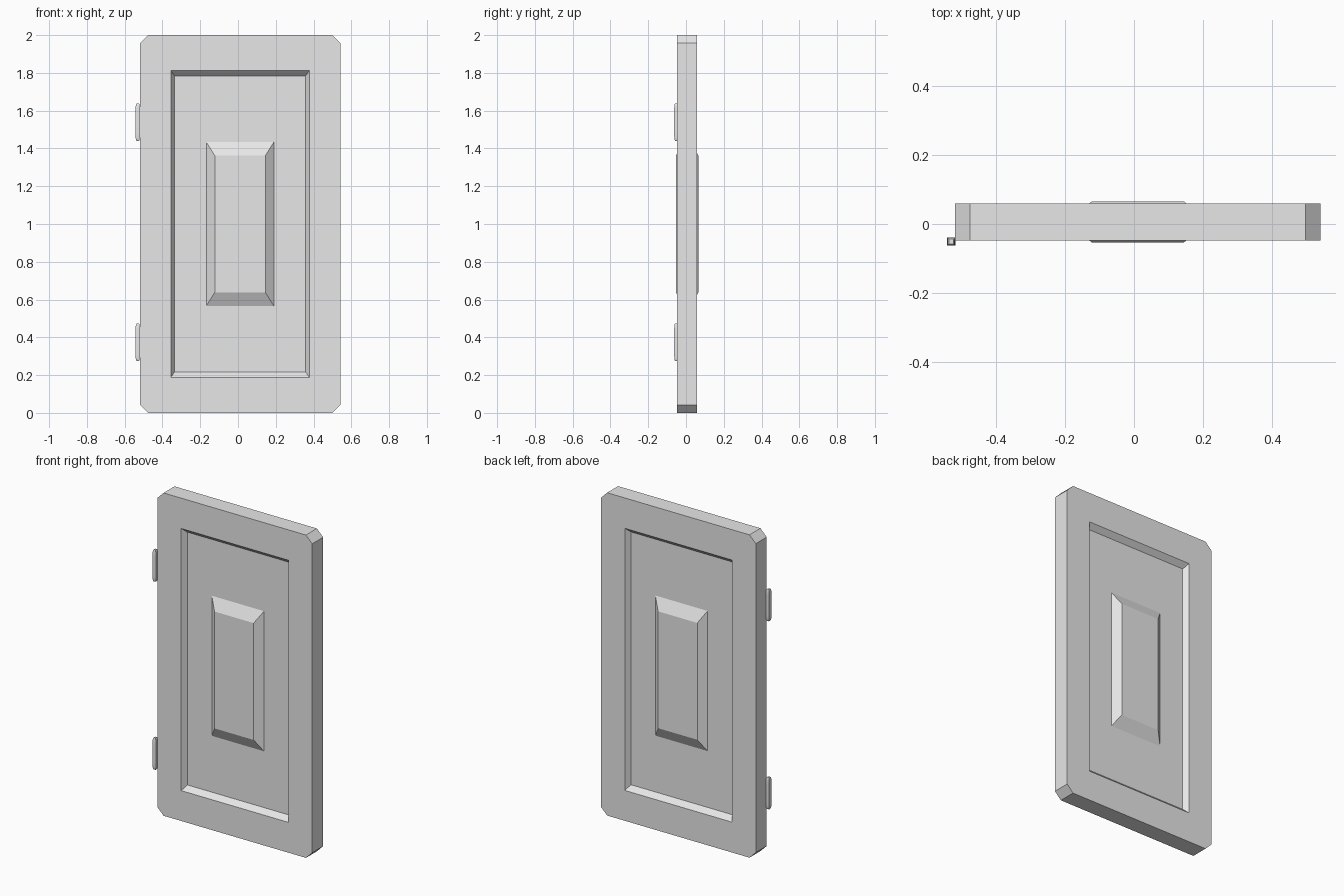
import bpy, bmesh

cube = bpy.data.objects.get("Cube")
if cube:
    bpy.data.objects.remove(cube, do_unlink=True)

grey = bpy.data.materials.new("light_grey")
grey.use_nodes = True
colour = (0.8, 0.8, 0.8, 1)
grey.diffuse_color = colour
grey.node_tree.nodes["Principled BSDF"].inputs["Base Color"].default_value = colour

CX, CY, CZ = 0.011, 0.006, 1.0   # centre of the door slab
HALF = 0.0535                    # half thickness of the slab


def add_object(name, bm):
    bmesh.ops.recalc_face_normals(bm, faces=bm.faces)
    mesh = bpy.data.meshes.new(name)
    bm.to_mesh(mesh)
    bm.free()
    mesh.materials.append(grey)
    obj = bpy.data.objects.new(name, mesh)
    bpy.context.collection.objects.link(obj)
    return obj


def ring(bm, w, h, y, cut=0.0):
    """Eight-point rectangle outline with corners cut by the given amount."""
    outline = [(w, h - cut), (w - cut, h), (cut - w, h), (-w, h - cut),
               (-w, cut - h), (cut - w, -h), (w - cut, -h), (w, cut - h)]
    return [bm.verts.new((CX + x, CY + y, CZ + z)) for x, z in outline]


# Door: half width, half height, depth, corner cut, from the centre outwards
floor = HALF - 0.031
profile = [
    (0.134, 0.362, HALF + 0.006, 0),   # raised panel top
    (0.179, 0.434, floor, 0),          # raised panel foot
    (0.346, 0.783, floor, 0),          # recess floor edge
    (0.367, 0.812, HALF, 0),           # recess rim
    (0.531, 1.0, HALF, 0.043),         # slab outline
]
bm = bmesh.new()
rings = [ring(bm, w, h, -y, c) for w, h, y, c in profile]
rings += [ring(bm, w, h, y, c) for w, h, y, c in reversed(profile)]
for a, b in zip(rings, rings[1:]):
    for i in range(8):
        j = (i + 1) % 8
        bm.faces.new((a[i], a[j], b[j], b[i]))
bm.faces.new(rings[0])
bm.faces.new(rings[-1])
bmesh.ops.remove_doubles(bm, verts=bm.verts, dist=0.0001)
add_object("door", bm)

# Hinges: slim pins with rounded ends on the door's right edge
for name, z in (("lower_hinge", 0.374), ("upper_hinge", 1.539)):
    bm = bmesh.new()
    bmesh.ops.create_cube(bm, size=1)
    ends = [e for e in bm.edges if abs(e.verts[0].co.z - e.verts[1].co.z) < 0.1]
    bmesh.ops.bevel(bm, geom=ends, offset=0.22, segments=4, profile=0.5,
                    affect='EDGES')
    bmesh.ops.scale(bm, vec=(0.024, 0.024, 0.197), verts=bm.verts)
    bmesh.ops.translate(bm, vec=(-0.531, -0.051, z), verts=bm.verts)
    hinge = add_object(name, bm)
    bpy.ops.object.select_all(action='DESELECT')
    hinge.select_set(True)
    bpy.context.view_layer.objects.active = hinge
    bpy.ops.object.shade_smooth_by_angle()
